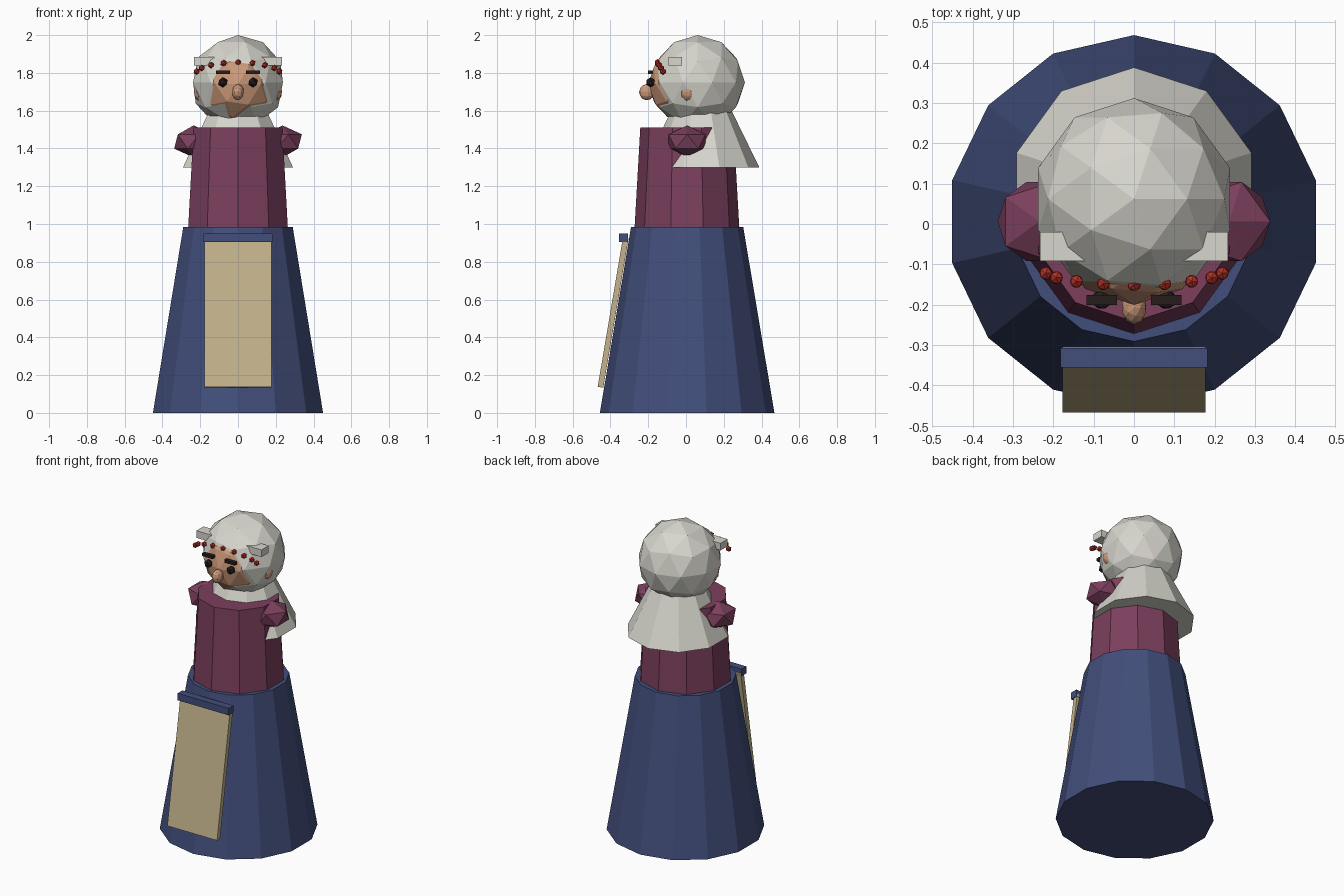
import bpy
from math import sin, cos, radians

cube = bpy.data.objects.get("Cube")
if cube:
    bpy.data.objects.remove(cube, do_unlink=True)


def material(name, r, g, b):
    mat = bpy.data.materials.new(name)
    mat.use_nodes = True
    mat.diffuse_color = (r, g, b, 1)
    mat.node_tree.nodes["Principled BSDF"].inputs["Base Color"].default_value = (r, g, b, 1)
    return mat


navy = material("navy cloth", 0.055, 0.077, 0.20)
plum = material("plum cloth", 0.20, 0.05, 0.11)
pale = material("pale grey hair and shawl", 0.68, 0.67, 0.61)
skin = material("skin", 0.60, 0.32, 0.19)
linen = material("linen", 0.55, 0.45, 0.26)
red = material("red beads", 0.45, 0.03, 0.02)
dark = material("dark brown", 0.02, 0.012, 0.012)


def finish(name, mat):
    ob = bpy.context.object
    ob.name = ob.data.name = name
    ob.data.materials.append(mat)
    return ob


def cone(name, mat, sides, r_low, r_high, z_low, z_high, y):
    """Flat-sided cone with one corner facing straight back."""
    bpy.ops.mesh.primitive_cone_add(vertices=sides, radius1=r_low, radius2=r_high,
                                    depth=z_high - z_low, location=(0, y, (z_low + z_high) / 2))
    return finish(name, mat)


def ball(name, mat, loc, size, detail):
    """Faceted ball, size gives the three radii."""
    bpy.ops.mesh.primitive_ico_sphere_add(subdivisions=detail, radius=1, location=loc)
    bpy.context.object.scale = size
    return finish(name, mat)


def box(name, mat, loc, size, tilt=0):
    bpy.ops.mesh.primitive_cube_add(size=1, location=loc, rotation=(tilt, 0, 0))
    bpy.context.object.scale = size
    return finish(name, mat)


# Clothes
cone("skirt", navy, 14, 0.462, 0.297, 0, 0.985, 0.006)
cone("bodice", plum, 10, 0.277, 0.247, 0.985, 1.51, 0.005)
cone("shawl", pale, 10, 0.306, 0.135, 1.30, 1.65, 0.082)
box("apron", linen, (0, -0.386, 0.53), (0.355, 0.03, 0.80), radians(-9.6))
box("apron_waistband", navy, (0, -0.331, 0.927), (0.365, 0.048, 0.045))

# Head
ball("face", skin, (0, 0.005, 1.74), (0.205, 0.205, 0.205), 2)
ball("hair", pale, (0, 0.062, 1.75), (0.25, 0.25, 0.25), 2)
box("hair_band", pale, (0, -0.056, 1.862), (0.465, 0.072, 0.046))
ball("nose", skin, (0, -0.207, 1.698), (0.031, 0.042, 0.043), 2)

# Paired parts
for side, s in (("left", 1), ("right", -1)):
    ball(side + "_shoulder", plum, (s * 0.235, 0.006, 1.437), (0.115, 0.115, 0.085), 1)
    ball(side + "_ear", skin, (s * 0.2, 0.01, 1.70), (0.034, 0.04, 0.05), 2)
    ball(side + "_eye", dark, (s * 0.08, -0.187, 1.75), (0.027, 0.027, 0.027), 1)
    box(side + "_eyebrow", dark, (s * 0.08, -0.188, 1.803), (0.075, 0.025, 0.018))

# String of beads across the forehead
for i in range(-4, 5):
    a = radians(20 * i)
    loc = (0.222 * sin(a), -0.116 - 0.034 * cos(a), 1.797 + 0.058 * cos(a))
    ball("bead_%d" % (i + 5), red, loc, (0.018, 0.018, 0.018), 1)
